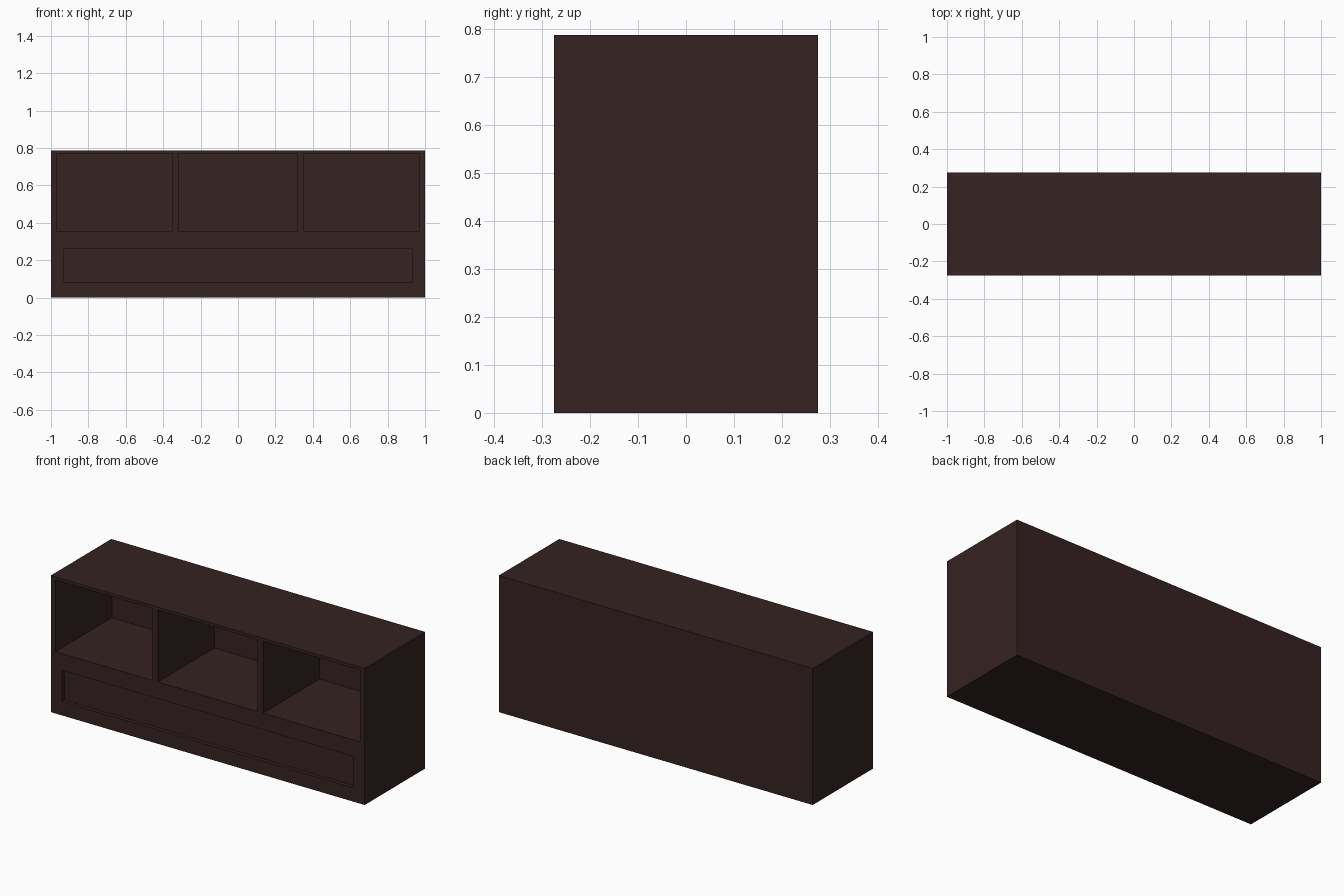
import bpy

if "Cube" in bpy.data.objects:
    bpy.data.objects.remove(bpy.data.objects["Cube"])

wood = bpy.data.materials.new("dark_brown_wood")
wood.diffuse_color = (0.037, 0.016, 0.016, 1)
wood.use_nodes = True
wood.node_tree.nodes["Principled BSDF"].inputs["Base Color"].default_value = wood.diffuse_color

FRONT, BACK, TOP = -0.275, 0.275, 0.787


def box(name, x0, x1, y0, y1, z0, z1):
    """Axis-aligned box given by its limits."""
    bpy.ops.mesh.primitive_cube_add(size=1)
    ob = bpy.context.object
    ob.name = name
    ob.data.materials.append(wood)
    size = (x1 - x0, y1 - y0, z1 - z0)
    mid = ((x0 + x1) / 2, (y0 + y1) / 2, (z0 + z1) / 2)
    for v in ob.data.vertices:
        v.co = [c * s + m for c, s, m in zip(v.co, size, mid)]
    return ob


# Cabinet body
cabinet = box("cabinet_body", -1, 1, FRONT, BACK, 0, TOP)

# Recesses: three deep cubbies in a row, one shallow drawer panel below
recesses = [("cubby_cutter", x0, x1, 0.513, 0.356, 0.77)
            for x0, x1 in ((-0.97, -0.353), (-0.317, 0.317), (0.353, 0.97))]
recesses.append(("drawer_panel_cutter", -0.93, 0.93, 0.022, 0.08, 0.26))

for name, x0, x1, depth, z0, z1 in recesses:
    cutter = box(name, x0, x1, FRONT - 0.1, FRONT + depth, z0, z1)
    mod = cabinet.modifiers.new(name, 'BOOLEAN')
    mod.operation = 'DIFFERENCE'
    mod.solver = 'EXACT'
    mod.object = cutter
    bpy.context.view_layer.objects.active = cabinet
    bpy.ops.object.modifier_apply(modifier=mod.name)
    bpy.data.objects.remove(cutter)
